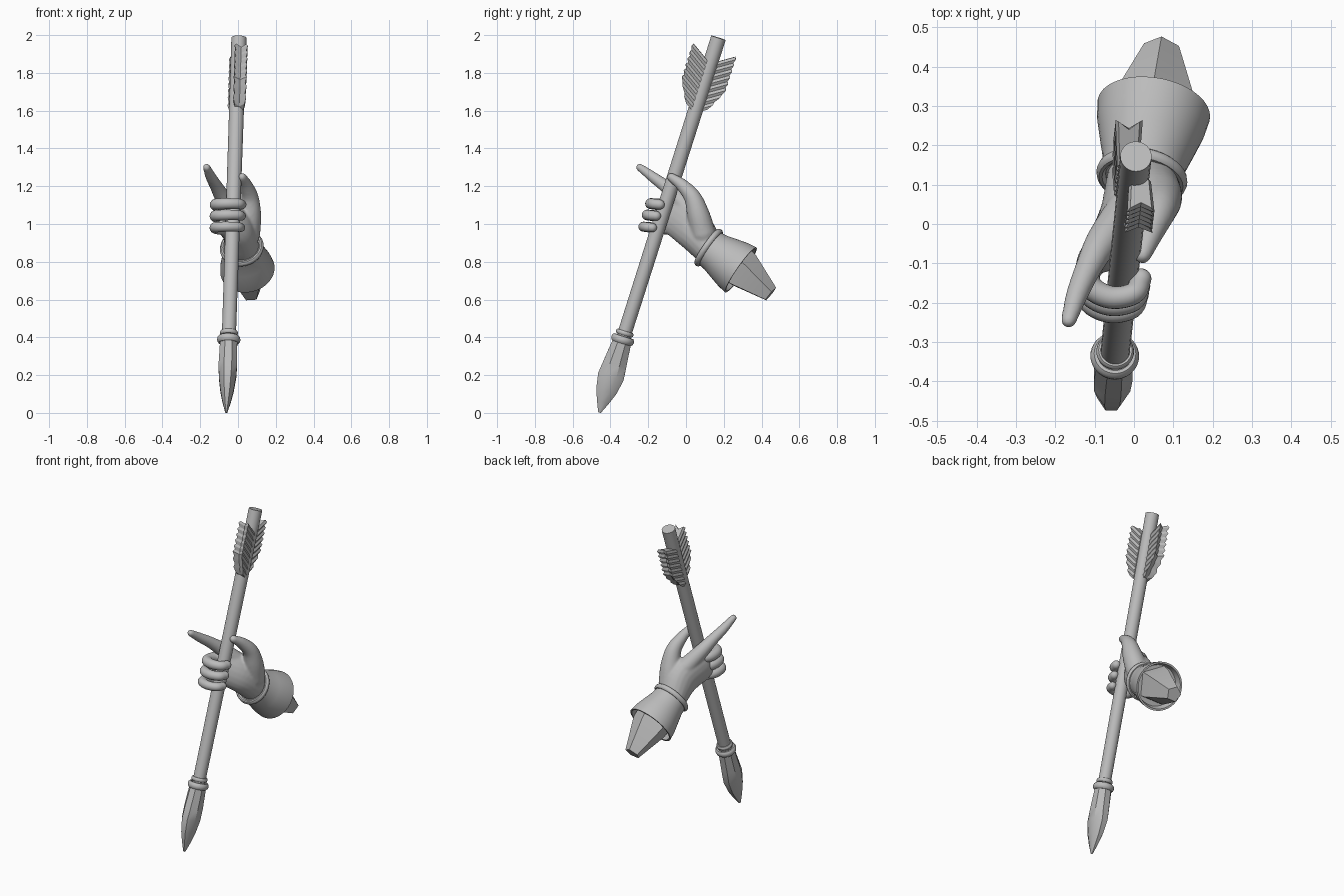
import bpy, bmesh
from math import sin, cos, pi, radians
from mathutils import Vector, Matrix

cube = bpy.data.objects.get("Cube")
if cube:
    bpy.data.objects.remove(cube, do_unlink=True)

GREY = (0.5, 0.5, 0.5, 1)
stone = bpy.data.materials.new("plain_grey")
stone.use_nodes = True
stone.diffuse_color = GREY
stone.node_tree.nodes["Principled BSDF"].inputs["Base Color"].default_value = GREY


def finish(name, bm, angle=35):
    """Turn a bmesh into a grey object, smooth below the given edge angle."""
    bmesh.ops.recalc_face_normals(bm, faces=bm.faces)
    mesh = bpy.data.meshes.new(name)
    bm.to_mesh(mesh)
    bm.free()
    mesh.materials.append(stone)
    for p in mesh.polygons:
        p.use_smooth = True
    mesh.set_sharp_from_angle(angle=radians(angle))
    obj = bpy.data.objects.new(name, mesh)
    bpy.context.collection.objects.link(obj)
    return obj


def bridge(bm, rings, caps=True):
    """Skin a list of closed point rings."""
    loops = [[bm.verts.new(p) for p in ring] for ring in rings]
    n = len(loops[0])
    for a, b in zip(loops, loops[1:]):
        for i in range(n):
            j = (i + 1) % n
            bm.faces.new((a[i], a[j], b[j], b[i]))
    if caps:
        bm.faces.new(loops[0])
        bm.faces.new(loops[-1])


def frame(origin, axis):
    """Local frame with z along the axis and x close to world x."""
    z = axis.normalized()
    x = (Vector((1, 0, 0)) - z * z.x).normalized()
    m = Matrix((x, z.cross(x), z)).transposed().to_4x4()
    m.translation = origin
    return m


def turned(name, m, profile, sides=32, phase=0.0, closed=False):
    """Profile entries are (distance, radius) or (distance, x radius, y radius)."""
    rings = []
    for t, rx, *ry in profile:
        r2 = ry[0] if ry else rx
        rings.append([m @ Vector((rx * cos(a), r2 * sin(a), t))
                      for a in (2 * pi * i / sides + phase for i in range(sides))])
    bm = bmesh.new()
    if closed:
        rings.append(rings[0])
    bridge(bm, rings, not closed)
    bmesh.ops.remove_doubles(bm, verts=bm.verts, dist=0.00001)
    return finish(name, bm)


def band(name, m, t, major, minor, height):
    prof = [(t + height * sin(a), major + minor * cos(a))
            for a in (2 * pi * i / 10 for i in range(10))]
    return turned(name, m, prof, 36, closed=True)


def limb(bm, pts, wide, sides=20, steps=6):
    """Round-ended tube through (x, y, z, width, [thickness]) points."""
    pts = [Vector((*p, p[3])) if len(p) == 4 else Vector(p) for p in pts]
    ext = [2 * pts[0] - pts[1]] + pts + [2 * pts[-1] - pts[-2]]
    path = []
    for i in range(1, len(ext) - 2):
        a, b, c, d = ext[i - 1:i + 3]
        for k in range(steps):
            t = k / steps
            path.append(0.5 * (2 * b + (c - a) * t + (2 * a - 5 * b + 4 * c - d) * t * t
                               + (3 * b - a - 3 * c + d) * t ** 3))
    path.append(pts[-1])
    cs = [Vector(p[:3]) for p in path]
    last = len(path) - 1
    rings = []

    def ring(i, push=0.0, scale=1.0):
        tan = (cs[min(i + 1, last)] - cs[max(i - 1, 0)]).normalized()
        w = (wide - tan * wide.dot(tan)).normalized()
        n = tan.cross(w)
        c = cs[i] + tan * push * min(path[i][3], path[i][4])
        return [c + scale * (w * path[i][3] * cos(a) + n * path[i][4] * sin(a))
                for a in (2 * pi * k / sides for k in range(sides))]

    caps = [radians(a) for a in (85, 65, 45, 22)]
    rings += [ring(0, -sin(a), cos(a)) for a in caps]
    rings += [ring(i) for i in range(last + 1)]
    rings += [ring(last, sin(a), cos(a)) for a in reversed(caps)]
    bridge(bm, rings)


# Arrow: shaft, faceted head and collars, measured from the tip
tip, tail = Vector((-0.062, -0.458, 0.002)), Vector((0.005, 0.172, 1.986))
length = (tail - tip).length
along = (tail - tip).normalized()
arrow = frame(tip, along)
turned("arrow_shaft", arrow, [(0.34, 0.037), (length, 0.04)], 24)
turned("arrow_head", arrow,
       [(0, 0.006, 0.008), (0.06, 0.024, 0.036), (0.12, 0.038, 0.06), (0.2, 0.05, 0.076),
        (0.27, 0.053, 0.068), (0.4, 0.049, 0.053)], 8, pi / 8)
band("head_collar", arrow, 0.405, 0.049, 0.013, 0.02)
band("upper_collar", arrow, 0.442, 0.04, 0.008, 0.012)


# Fletching: two thick vanes with slanted, corrugated barbs
def vane(name, side, teeth=8):
    m = frame(tail, along)
    rings = []
    for k in range(2 * teeth + 1):
        f, bump = k / (2 * teeth), k % 2
        s = -0.4 + 0.275 * f
        reach = 0.115 * min(1, 0.5 + 1.8 * f) + 0.008 * bump
        w = 0.027 + 0.008 * bump
        section = [(-0.8 * w, 0.02), (-w, reach), (0, reach - 0.018), (w, reach), (0.8 * w, 0.02)]
        rings.append([m @ Vector((x - side * 0.015, side * y, s + 0.65 * (y - 0.03)))
                      for x, y in section])
    bm = bmesh.new()
    bridge(bm, rings)
    finish(name, bm, 20)


vane("front_vane", -1)
vane("back_vane", 1)

# Hand: palm, pointing finger and thumb fused into one smooth skin
bm = bmesh.new()
limb(bm, [(0.025, 0.15, 0.855, 0.085), (0.02, 0.11, 0.885, 0.09), (-0.005, 0.03, 0.98, 0.11, 0.082),
          (-0.075, -0.06, 1.045, 0.105, 0.05)], along)
side = Vector((1, 0, 0))
limb(bm, [(-0.02, 0.03, 1.05, 0.055), (-0.08, -0.045, 1.14, 0.043), (-0.115, -0.11, 1.2, 0.034),
          (-0.145, -0.18, 1.252, 0.028), (-0.166, -0.245, 1.3, 0.02)], side)
limb(bm, [(0.05, 0.09, 0.95, 0.068), (0.063, 0.065, 1.05, 0.06), (0.063, 0.035, 1.14, 0.046),
          (0.043, -0.02, 1.205, 0.034), (0.022, -0.078, 1.248, 0.023)], side)
hand = finish("hand", bm)
skin = hand.modifiers.new("fuse", "REMESH")
skin.mode = "VOXEL"
skin.voxel_size = 0.007
skin.use_smooth_shade = True
relax = hand.modifiers.new("relax", "SMOOTH")
relax.factor = 0.5
relax.iterations = 6

# Three fingers curled round the shaft
curl = [(-0.03, 0.08), (-0.085, 0.025), (-0.088, -0.045), (-0.035, -0.077), (0.025, -0.067), (0.043, -0.03)]
for name, z, r in (("middle_finger", 1.1, 0.033), ("ring_finger", 1.04, 0.032), ("little_finger", 0.978, 0.03)):
    core = tip + along * ((z - tip.z) / along.z)
    bm = bmesh.new()
    limb(bm, [(core.x + x, core.y + y, z - 0.1 * y, r * (1 - 0.04 * i))
              for i, (x, y) in enumerate(curl)], along)
    finish(name, bm, 60)

# Sleeve with rolled wrist band, hollow mouth and faceted arm stub
wrist, mouth, stump = Vector((0.02, 0.12, 0.875)), Vector((0.05, 0.29, 0.757)), Vector((0.07, 0.447, 0.627))
cuff = frame(wrist, mouth - wrist)
band("wrist_band", cuff, 0.0, 0.104, 0.013, 0.016)
turned("sleeve", cuff,
       [(-0.01, 0.085), (0, 0.1), (0.05, 0.108), (0.1, 0.122), (0.16, 0.138), (0.21, 0.145),
        (0.21, 0.134), (0.17, 0.122)], 40)
arm = frame(mouth, stump - mouth)
turned("arm_stub", arm, [(-0.05, 0.118), (0.01, 0.112), ((stump - mouth).length, 0.047)], 5, -pi / 2)
